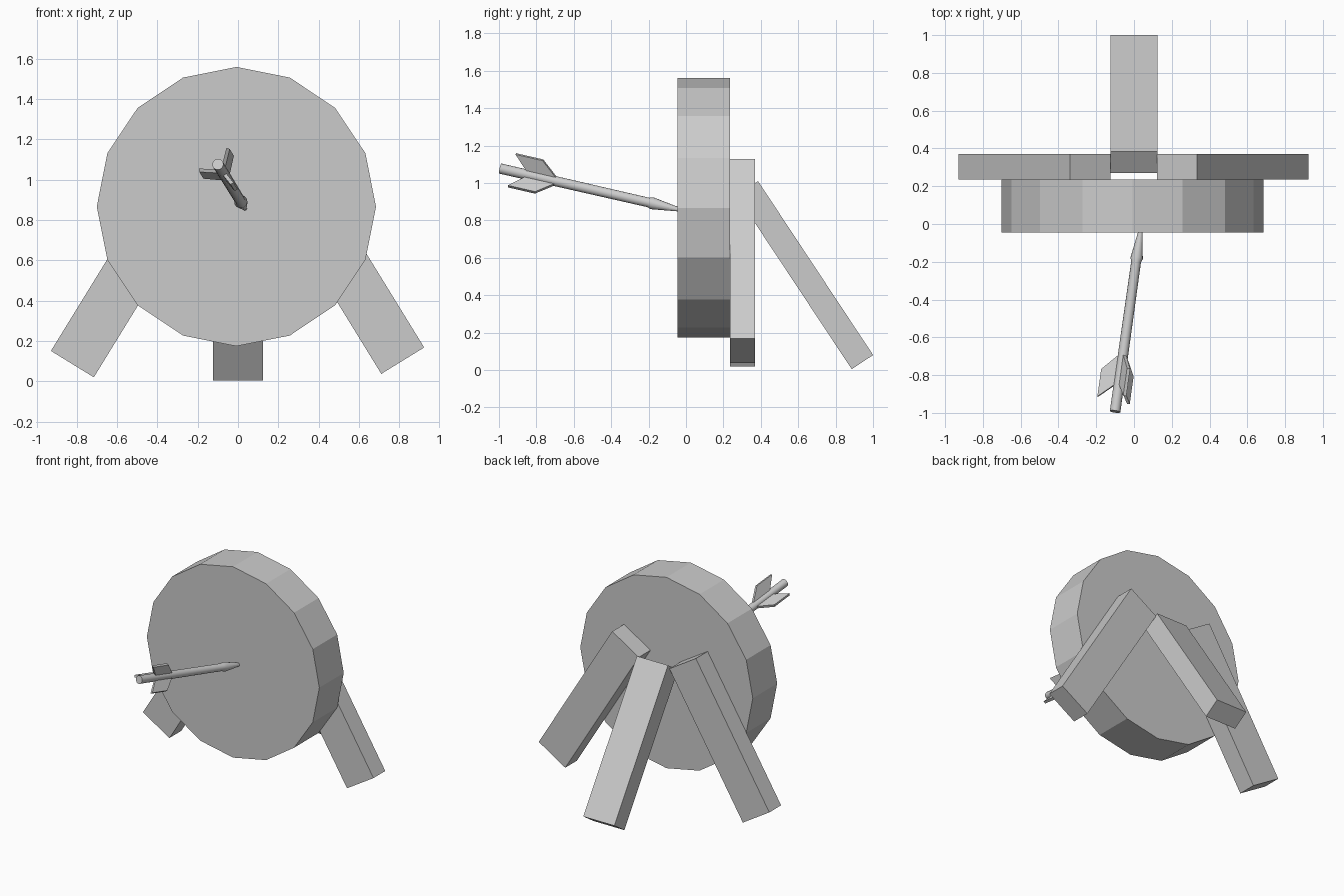
import bpy, bmesh
from math import radians, sin, cos, pi
from mathutils import Vector, Matrix

if "Cube" in bpy.data.objects:
    bpy.data.objects.remove(bpy.data.objects["Cube"])


def make_object(name, bm, matrix=None):
    if matrix is not None:
        bm.transform(matrix)
    bmesh.ops.recalc_face_normals(bm, faces=bm.faces[:])
    mesh = bpy.data.meshes.new(name)
    bm.to_mesh(mesh)
    bm.free()
    obj = bpy.data.objects.new(name, mesh)
    bpy.context.collection.objects.link(obj)
    return obj


def plank(name, size, centre, axis, degrees):
    bm = bmesh.new()
    bmesh.ops.create_cube(bm, size=1)
    m = (Matrix.Translation(centre) @ Matrix.Rotation(radians(degrees), 4, axis)
         @ Matrix.Diagonal((*size, 1)))
    return make_object(name, bm, m)


# Round 16-sided target
bm = bmesh.new()
bmesh.ops.create_cone(bm, cap_ends=True, segments=16, radius1=0.693,
                      radius2=0.693, depth=0.28)
make_object("target_disc", bm, Matrix.Translation((-0.008, 0.095, 0.867))
            @ Matrix.Rotation(pi / 2, 4, 'X'))

# Tripod legs
plank("left_leg", (0.25, 0.135, 1.127), (-0.527, 0.3025, 0.565), 'Y', 31.6)
plank("right_leg", (0.25, 0.135, 1.127), (0.5225, 0.3025, 0.582), 'Y', -31.6)
plank("back_leg", (0.25, 0.137, 1.115), (0.0, 0.6355, 0.507), 'X', 33.5)

# Arrow frame: local z runs from the tail to the tip
tail = Vector((-0.10, -0.993, 1.077))
along = (Vector((0.033, -0.045, 0.86)) - tail).normalized()
side = along.cross(Vector((0, 0, 1))).normalized()
up = side.cross(along)
frame = Matrix.Translation(tail) @ Matrix((side, up, along)).transposed().to_4x4()

# Arrow shaft and pointed head, turned from a profile of (radius, distance)
profile = [(0.028, 0), (0.026, 0.82), (0.033, 0.84), (0.002, 1.05)]
n = 14
bm = bmesh.new()
rings = [[bm.verts.new((r * cos(2 * pi * i / n), r * sin(2 * pi * i / n), d))
          for i in range(n)] for r, d in profile]
for a, b in zip(rings, rings[1:]):
    for i in range(n):
        j = (i + 1) % n
        bm.faces.new((a[i], a[j], b[j], b[i]))
bm.faces.new(rings[0])
bm.faces.new(rings[-1])
shaft = make_object("arrow_shaft", bm, frame)
bpy.context.view_layer.objects.active = shaft
shaft.select_set(True)
bpy.ops.object.shade_smooth_by_angle(angle=radians(35))

# Three swept feathers around the shaft
outline = [(0.015, 0.15), (0.104, 0.07), (0.104, 0.22), (0.015, 0.315)]
for k, angle in enumerate((68, 188, 308)):
    bm = bmesh.new()
    lo, hi = ([bm.verts.new((r, t, d)) for r, d in outline] for t in (-0.009, 0.009))
    bm.faces.new(lo)
    bm.faces.new(hi)
    for i in range(4):
        j = (i + 1) % 4
        bm.faces.new((lo[i], lo[j], hi[j], hi[i]))
    make_object(f"arrow_feather_{k + 1}", bm,
                frame @ Matrix.Rotation(radians(angle), 4, 'Z'))
